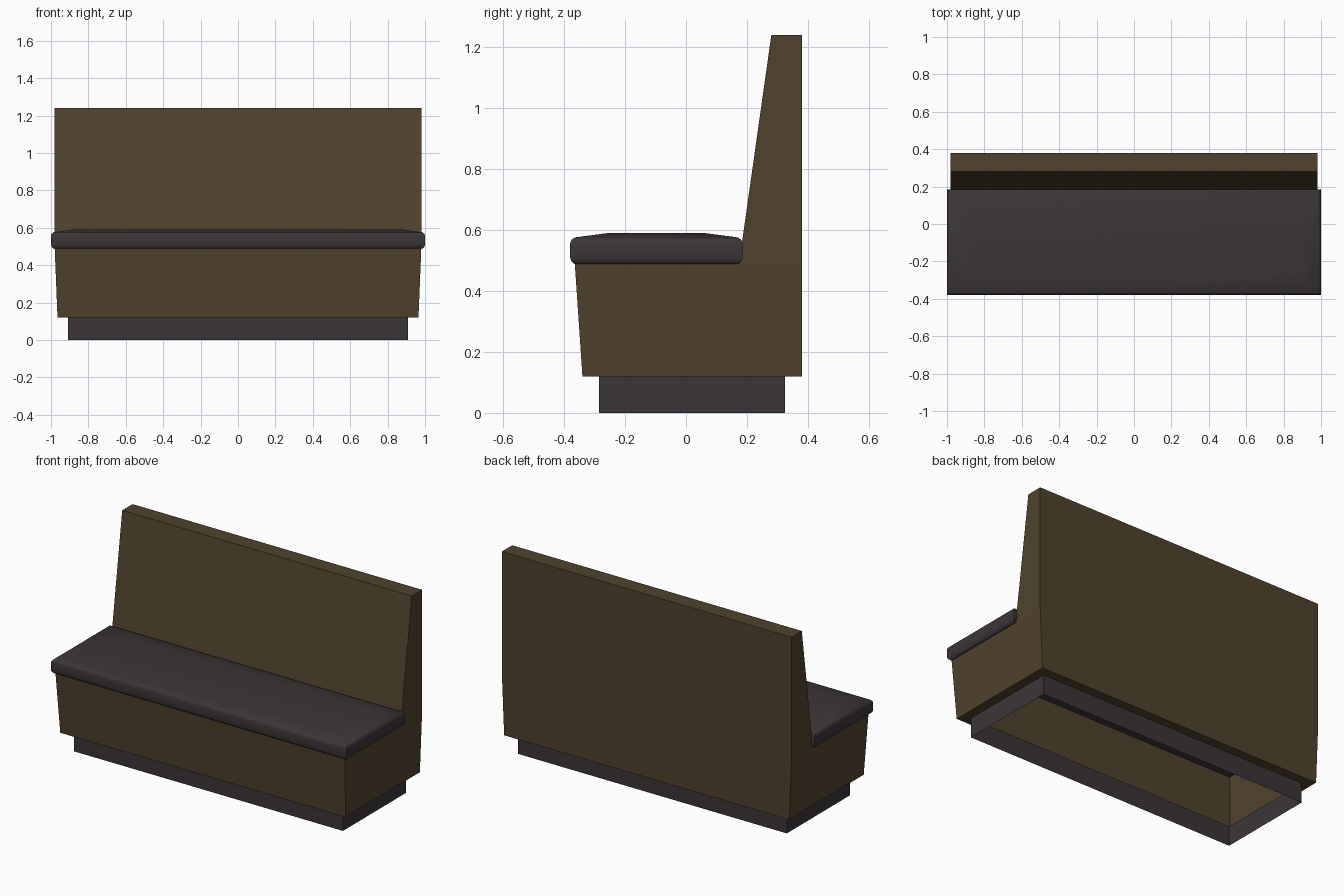
import bpy, bmesh, math

if "Cube" in bpy.data.objects:
    bpy.data.objects.remove(bpy.data.objects["Cube"])


def material(name, rgb):
    m = bpy.data.materials.new(name)
    m.diffuse_color = (*rgb, 1)
    m.use_nodes = True
    m.node_tree.nodes["Principled BSDF"].inputs["Base Color"].default_value = m.diffuse_color
    return m


brown = material("brown_upholstery", (0.080, 0.055, 0.027))
charcoal = material("charcoal", (0.044, 0.036, 0.037))


def rect(bm, hx, y0, y1, z):
    """Four corner vertices of a level rectangle."""
    return [bm.verts.new(p) for p in
            ((-hx, y0, z), (hx, y0, z), (hx, y1, z), (-hx, y1, z))]


def bridge(bm, a, b):
    """Wall between two vertex loops of equal length."""
    n = len(a)
    for i in range(n):
        j = (i + 1) % n
        bm.faces.new((a[i], a[j], b[j], b[i]))


def finish(name, bm, mat):
    bmesh.ops.recalc_face_normals(bm, faces=bm.faces)
    mesh = bpy.data.meshes.new(name)
    bm.to_mesh(mesh)
    bm.free()
    mesh.materials.append(mat)
    ob = bpy.data.objects.new(name, mesh)
    bpy.context.collection.objects.link(ob)
    return ob


# Bench shell: side profile (y, z, half width), with a tapered base and backrest
profile = [(-0.34, 0.12, 0.965), (-0.365, 0.49, 0.98), (0.174, 0.49, 0.98),
           (0.28, 1.24, 0.98), (0.38, 1.24, 0.98), (0.38, 0.49, 0.98),
           (0.38, 0.12, 0.965)]
bm = bmesh.new()
left, right = ([bm.verts.new((s * hx, y, z)) for y, z, hx in profile]
               for s in (-1, 1))
for i in range(len(profile) - 1):
    bm.faces.new((left[i], left[i + 1], right[i + 1], right[i]))
for side in (left, right):
    bm.faces.new([side[i] for i in (0, 1, 2, 5, 6)])
    bm.faces.new([side[i] for i in (2, 3, 4, 5)])
# Underside rim around the plinth; the middle stays open
bridge(bm, [left[0], right[0], right[6], left[6]],
       rect(bm, 0.91, -0.285, 0.325, 0.12))
finish("bench_shell", bm, brown)

# Open plinth
bm = bmesh.new()
bridge(bm, rect(bm, 0.91, -0.285, 0.325, 0),
       rect(bm, 0.91, -0.285, 0.325, 0.12))
finish("plinth", bm, charcoal)

# Seat cushion: stacked rings (inset, height) with rounded rims and a low crown
bm = bmesh.new()
rings = [rect(bm, 1 - d, -0.38 + d, 0.185 - d, z) for d, z in
         ((0.015, 0.488), (0.004, 0.497), (0, 0.508), (0, 0.558),
          (0.004, 0.568), (0.015, 0.576), (0.122, 0.59))]
for a, b in zip(rings, rings[1:]):
    bridge(bm, a, b)
bm.faces.new(rings[0])
bm.faces.new(rings[-1])
cushion = finish("seat_cushion", bm, charcoal)
bpy.context.view_layer.objects.active = cushion
cushion.select_set(True)
bpy.ops.object.shade_smooth_by_angle(angle=math.radians(35))
